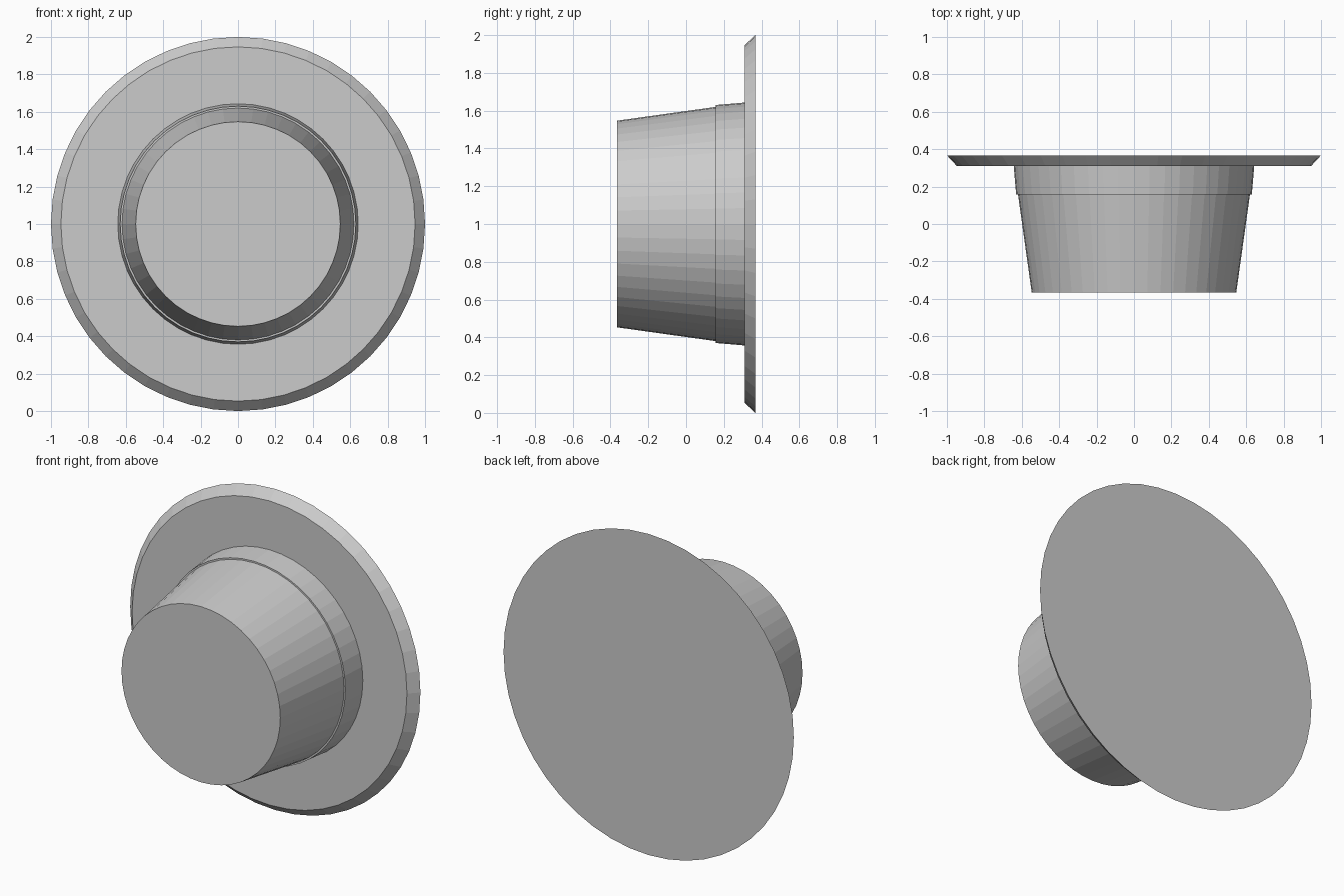
import bpy, bmesh, math

if "Cube" in bpy.data.objects:
    bpy.data.objects.remove(bpy.data.objects["Cube"])

SIDES = 48
CENTRE_Z = 1.0

grey = bpy.data.materials.new("plain grey")
grey.diffuse_color = (0.6, 0.6, 0.6, 1.0)
grey.use_nodes = True
grey.node_tree.nodes["Principled BSDF"].inputs["Base Color"].default_value = grey.diffuse_color


def lathe(name, profile):
    """Closed solid turned about the y axis from (y, radius) points, front to back."""
    bm = bmesh.new()
    rings = []
    for y, r in profile:
        ring = []
        for i in range(SIDES):
            a = 2 * math.pi * i / SIDES
            ring.append(bm.verts.new((r * math.cos(a), y, CENTRE_Z + r * math.sin(a))))
        rings.append(ring)
    for a, b in zip(rings, rings[1:]):
        for i in range(SIDES):
            j = (i + 1) % SIDES
            bm.faces.new((a[i], a[j], b[j], b[i]))
    bm.faces.new(rings[0])
    bm.faces.new(rings[-1])
    bmesh.ops.recalc_face_normals(bm, faces=bm.faces[:])
    mesh = bpy.data.meshes.new(name)
    bm.to_mesh(mesh)
    bm.free()
    mesh.materials.append(grey)
    obj = bpy.data.objects.new(name, mesh)
    bpy.context.collection.objects.link(obj)
    return obj


# Tapered hub with a slightly wider collar at its root
lathe("hub", [(-0.365, 0.547), (0.157, 0.62), (0.157, 0.63), (0.31, 0.643)])

# Thin flange with a bevelled rim
lathe("flange", [(0.31, 0.947), (0.367, 1.0)])
